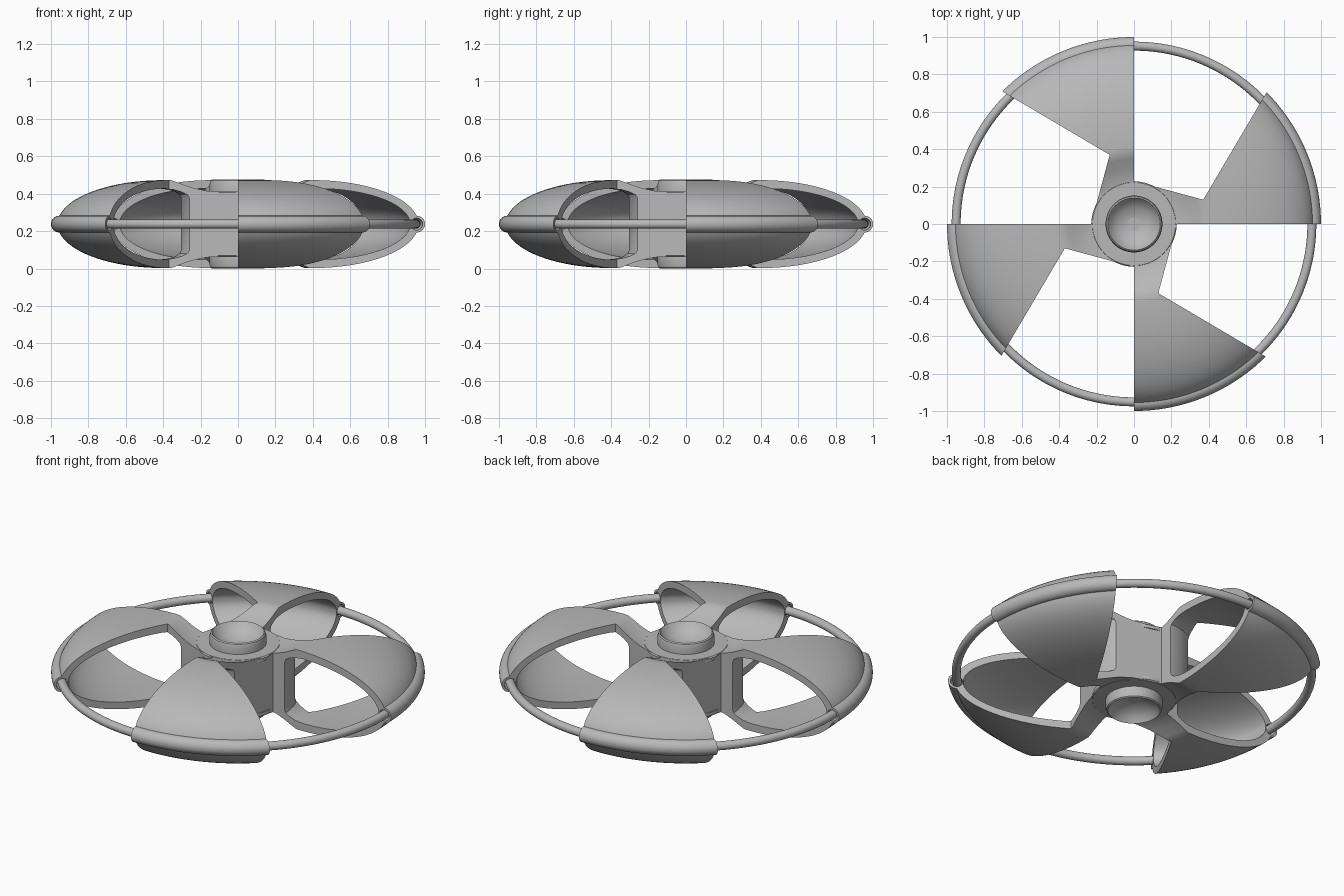
import bpy, bmesh, math

if "Cube" in bpy.data.objects:
    bpy.data.objects.remove(bpy.data.objects["Cube"])

MID = 0.2375          # mirror height of the rotor
RIM = 0.955           # radius of the rim sleeve centre
STEPS = 144

grey = bpy.data.materials.new("light_grey")
grey.use_nodes = True
colour = (0.48, 0.48, 0.48, 1)
grey.diffuse_color = colour
grey.node_tree.nodes["Principled BSDF"].inputs["Base Color"].default_value = colour


def make_object(name, bm):
    bmesh.ops.recalc_face_normals(bm, faces=bm.faces)
    mesh = bpy.data.meshes.new(name)
    bm.to_mesh(mesh)
    bm.free()
    mesh.materials.append(grey)
    ob = bpy.data.objects.new(name, mesh)
    bpy.context.collection.objects.link(ob)
    return ob


def lathe(name, profile, closed):
    """Revolve (radius, height above MID) points around z."""
    bm = bmesh.new()
    verts = [bm.verts.new((r, 0, MID + h)) for r, h in profile]
    edges = [bm.edges.new(pair) for pair in zip(verts, verts[1:])]
    if closed:
        edges.append(bm.edges.new((verts[-1], verts[0])))
    bmesh.ops.spin(bm, geom=verts + edges, cent=(0, 0, 0), axis=(0, 0, 1),
                   angle=math.tau, steps=STEPS, use_merge=False)
    bmesh.ops.remove_doubles(bm, verts=bm.verts, dist=0.0002)
    return make_object(name, bm)


def mirrored(upper):
    """Add the lower half of a profile that runs outward from the top."""
    return upper + [(r, -h) for r, h in reversed(upper)]


def arc(cx, a, b, start, end, count):
    angles = [math.radians(start + (end - start) * i / count) for i in range(count + 1)]
    return [(cx + a * math.cos(t), b * math.sin(t)) for t in angles]


# Blade body: domed lens with a rounded sleeve around its rim
dome = [(0, 0.17), (0.2, 0.17), (0.25, 0.178), (0.3, 0.197), (0.35, 0.221)]
dome += arc(0.4, 0.565, 0.235, 92, 11, 24)
dome += arc(RIM, 0.045, 0.045, 78, 6, 8)
blades = lathe("blades", mirrored(dome), False)

# Hollow inside each blade, with a straight wall towards the hub
hollow = [(0.305, 0.14), (0.312, 0.157), (0.335, 0.172), (0.37, 0.184)]
hollow += arc(0.42, 0.5, 0.19, 90, 4, 24)
cavity = lathe("cavity_cutter", mirrored(hollow), True)

# Bore of the rim sleeve
bore = lathe("bore_cutter", arc(RIM, 0.032, 0.032, 0, 345, 23), True)

# Pinwheel plan that trims the lens into four blades
bm = bmesh.new()
plan = []
for k in range(4):
    c, s = round(math.cos(k * math.pi / 2)), round(math.sin(k * math.pi / 2))
    for x, y in [(1.3, 0), (0.82, 0.893), (0.37, 0.13), (0, 0.23)]:
        plan.append(bm.verts.new((x * c - y * s, x * s + y * c, -0.2)))
base = bm.faces.new(plan)
top = bmesh.ops.extrude_face_region(bm, geom=[base])
bmesh.ops.translate(bm, vec=(0, 0, 1),
                    verts=[g for g in top["geom"] if isinstance(g, bmesh.types.BMVert)])
pinwheel = make_object("pinwheel_cutter", bm)

for cutter, operation in ((cavity, "DIFFERENCE"), (bore, "DIFFERENCE"), (pinwheel, "INTERSECT")):
    mod = blades.modifiers.new(cutter.name, "BOOLEAN")
    mod.object = cutter
    mod.operation = operation
    mod.solver = "EXACT"
    cutter.hide_render = True

# Bake the cuts and drop the cutters
bpy.context.view_layer.update()
graph = bpy.context.evaluated_depsgraph_get()
cut_mesh = bpy.data.meshes.new_from_object(blades.evaluated_get(graph))
blades.modifiers.clear()
blades.data = cut_mesh
for cutter in (cavity, bore, pinwheel):
    bpy.data.objects.remove(cutter)

# Hub: dished cap and flange on both ends
hub_profile = [(0, 0.165), (0.05, 0.172), (0.09, 0.188), (0.12, 0.21), (0.135, 0.231),
               (0.14, 0.2375), (0.147, 0.232), (0.152, 0.215), (0.152, 0.175),
               (0.222, 0.175), (0.228, 0.169), (0.228, 0.15), (0.18, 0.15)]
hub = lathe("hub", mirrored(hub_profile), False)

# Thin hoop running through the sleeves
hoop = lathe("hoop", arc(0.951, 0.024, 0.024, 0, 345, 23), True)

bpy.ops.object.select_all(action="DESELECT")
for ob in (blades, hub, hoop):
    ob.select_set(True)
bpy.context.view_layer.objects.active = blades
bpy.ops.object.shade_smooth_by_angle(angle=math.radians(30))
